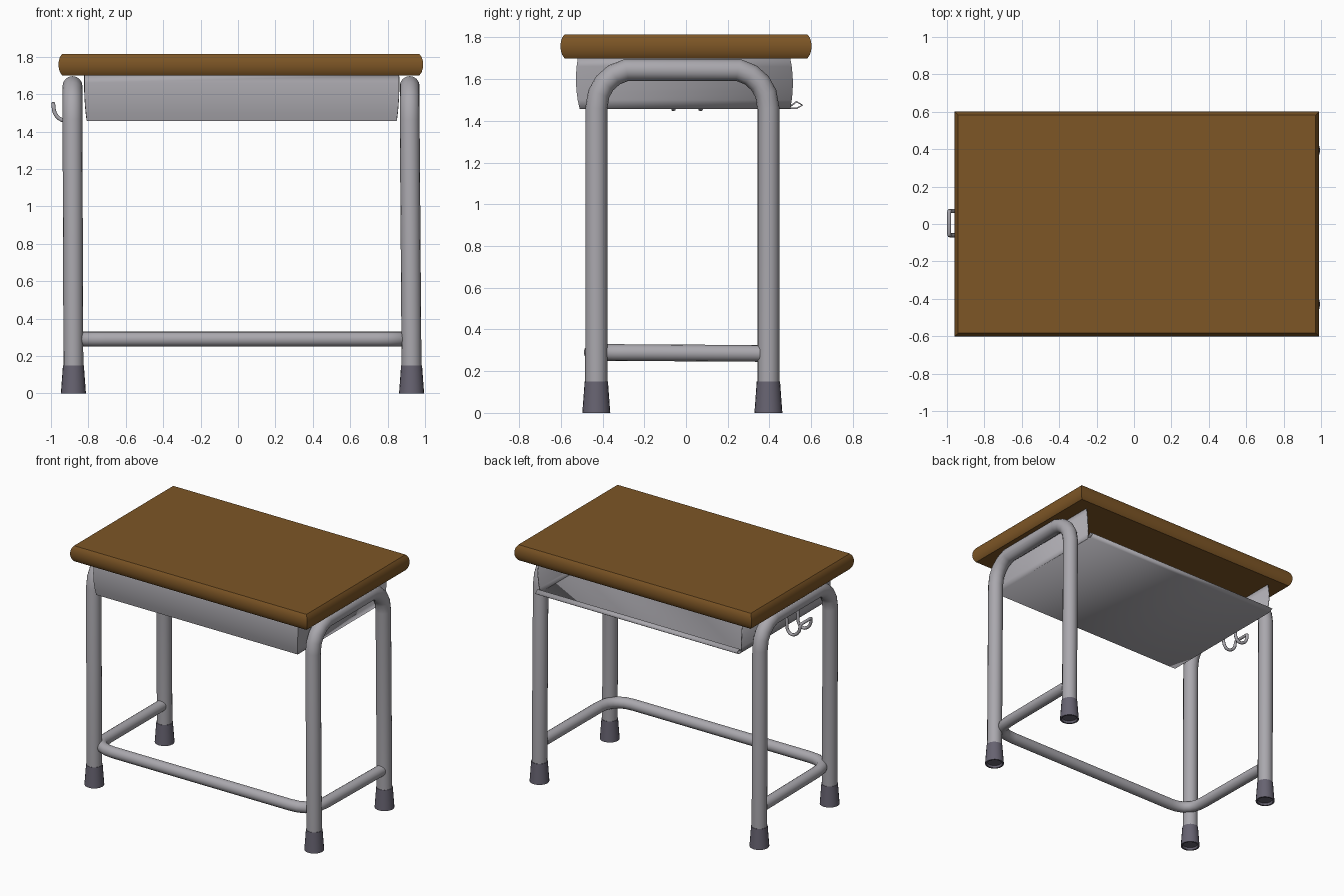
import bpy, bmesh, math
from mathutils import Vector

if "Cube" in bpy.data.objects:
    bpy.data.objects.remove(bpy.data.objects["Cube"])


def material(name, rgb):
    m = bpy.data.materials.new(name)
    m.diffuse_color = (*rgb, 1)
    m.use_nodes = True
    m.node_tree.nodes["Principled BSDF"].inputs["Base Color"].default_value = m.diffuse_color
    return m


WOOD = material("brown wood", (0.205, 0.092, 0.019))
METAL = material("grey metal", (0.40, 0.39, 0.42))
RUBBER = material("dark rubber", (0.135, 0.125, 0.165))


def finish(ob, mat, angle=40):
    ob.data.materials.clear()
    ob.data.materials.append(mat)
    bpy.ops.object.select_all(action='DESELECT')
    ob.select_set(True)
    bpy.context.view_layer.objects.active = ob
    bpy.ops.object.shade_smooth_by_angle(angle=math.radians(angle))
    return ob


def mesh_object(name, bm, mat, recalc=True, angle=40):
    if recalc:
        bmesh.ops.recalc_face_normals(bm, faces=bm.faces)
    me = bpy.data.meshes.new(name)
    bm.to_mesh(me)
    bm.free()
    ob = bpy.data.objects.new(name, me)
    bpy.context.collection.objects.link(ob)
    return finish(ob, mat, angle)


def tube(name, points, radius, mat, res=6):
    cu = bpy.data.curves.new(name, 'CURVE')
    cu.dimensions = '3D'
    cu.bevel_depth = radius
    cu.bevel_resolution = res
    cu.use_fill_caps = True
    sp = cu.splines.new('POLY')
    sp.points.add(len(points) - 1)
    for p, co in zip(sp.points, points):
        p.co = (*co, 1)
    ob = bpy.data.objects.new(name, cu)
    bpy.context.collection.objects.link(ob)
    bpy.ops.object.select_all(action='DESELECT')
    ob.select_set(True)
    bpy.context.view_layer.objects.active = ob
    bpy.ops.object.convert(target='MESH')
    return finish(bpy.context.view_layer.objects.active, mat)


def rounded(points, r, n=5):
    """Round the inner corners of a path with quadratic arcs."""
    pts = [Vector(p) for p in points]
    out = [pts[0]]
    for a, b, c in zip(pts, pts[1:], pts[2:]):
        s, e = b + (a - b).normalized() * r, b + (c - b).normalized() * r
        for i in range(n + 1):
            t = i / n
            out.append(s * (1 - t) ** 2 + b * 2 * t * (1 - t) + e * t * t)
    return out + [pts[-1]]


def stack_rings(bm, rings):
    """Join rings of points into a closed solid."""
    vs = [[bm.verts.new(p) for p in ring] for ring in rings]
    n = len(vs[0])
    for a, b in zip(vs, vs[1:]):
        for i in range(n):
            bm.faces.new((a[i], a[(i + 1) % n], b[(i + 1) % n], b[i]))
    bm.faces.new(vs[0])
    bm.faces.new(vs[-1])


# Tabletop: slab with a bulging rim and mitred corners
bm = bmesh.new()
rim = [(1.70, .02), (1.717, .008), (1.738, .002), (1.758, 0),
       (1.778, .002), (1.798, .008), (1.815, .02)]
stack_rings(bm, [[(0.015 + sx * (0.975 - d), sy * (0.602 - d), z)
                  for sx, sy in ((-1, -1), (1, -1), (1, 1), (-1, 1))] for z, d in rim])
mesh_object("tabletop", bm, WOOD)

# Leg arches with flared rubber feet
FRONT, BACK = -0.43, 0.395
bend = [(0, 1.46), (.012, 1.53), (.04, 1.58), (.085, 1.62), (.145, 1.644)]
for side, xt, xb in (("left", -0.885, -0.88), ("right", 0.918, 0.928)):
    path = [(xb, FRONT, .12)] + [(xt, FRONT + d, z) for d, z in bend]
    path += [(xt, BACK - d, z) for d, z in reversed(bend)] + [(xb, BACK, .12)]
    tube(side + "_leg_arch", path, 0.053, METAL)
    for end, y in (("front", FRONT), ("back", BACK)):
        bm = bmesh.new()
        prof = [(.04, .15), (.056, .15), (.061, .08), (.067, 0), (.056, 0), (.05, .015)]
        stack_rings(bm, [[(xb + r * math.cos(k * math.pi / 10),
                           y + r * math.sin(k * math.pi / 10), z)
                          for k in range(20)] for r, z in prof])
        mesh_object(f"{side}_{end}_foot", bm, RUBBER)

# U-shaped foot rail
tube("foot_rail", rounded([(-0.88, .355, .285), (-0.875, -.45, .29),
                           (0.915, -.45, .29), (0.925, .355, .285)], 0.17), 0.04, METAL)


# Book tray: thin sheet with bulging front and sides, open at the back
def half_width(z):
    t = (z - 1.46) / .24
    return 0.826 + 0.012 * t + 0.02 * t * (1 - t)


def front_y(z):
    t = (z - 1.46) / .24
    return -0.508 - 0.008 * t - 0.05 * t * (1 - t)


TX = 0.02
heights = [1.46 + .24 * i / 6 for i in range(7)]
bm = bmesh.new()
prof = [(0.50, 1.47), (0.53, 1.492), (0.558, 1.475), (0.53, 1.46)]
prof += [(front_y(z), z) for z in heights]
rows = [[bm.verts.new((TX + s * half_width(z), y, z)) for s in (-1, 1)] for y, z in prof]
for a, b in zip(rows, rows[1:]):
    bm.faces.new((a[0], a[1], b[1], b[0]))
for s in (-1, 1):
    cols = [[bm.verts.new((TX + s * half_width(z), y, z))
             for y in (front_y(z), 0.50 + 0.05 * (z - 1.46) / .24 * (1 - (z - 1.46) / .24))]
            for z in heights]
    for a, b in zip(cols, cols[1:]):
        bm.faces.new((a[0], a[1], b[1], b[0]))
bmesh.ops.remove_doubles(bm, verts=bm.verts, dist=0.0005)
tray = mesh_object("book_tray", bm, METAL, angle=30)
sol = tray.modifiers.new("thickness", 'SOLIDIFY')
sol.thickness = 0.008
sol.offset = 0

# Bent wire bag hook under the left arch
side = [(-0.875, 1.61), (-0.88, 1.49), (-0.90, 1.46), (-0.93, 1.455),
        (-0.965, 1.475), (-0.983, 1.505), (-0.988, 1.548)]
hook = [(x, .07, z) for x, z in side] + [(x, -.06, z) for x, z in reversed(side)]
tube("bag_hook", rounded(hook, 0.012, 2), 0.011, METAL, 3)
